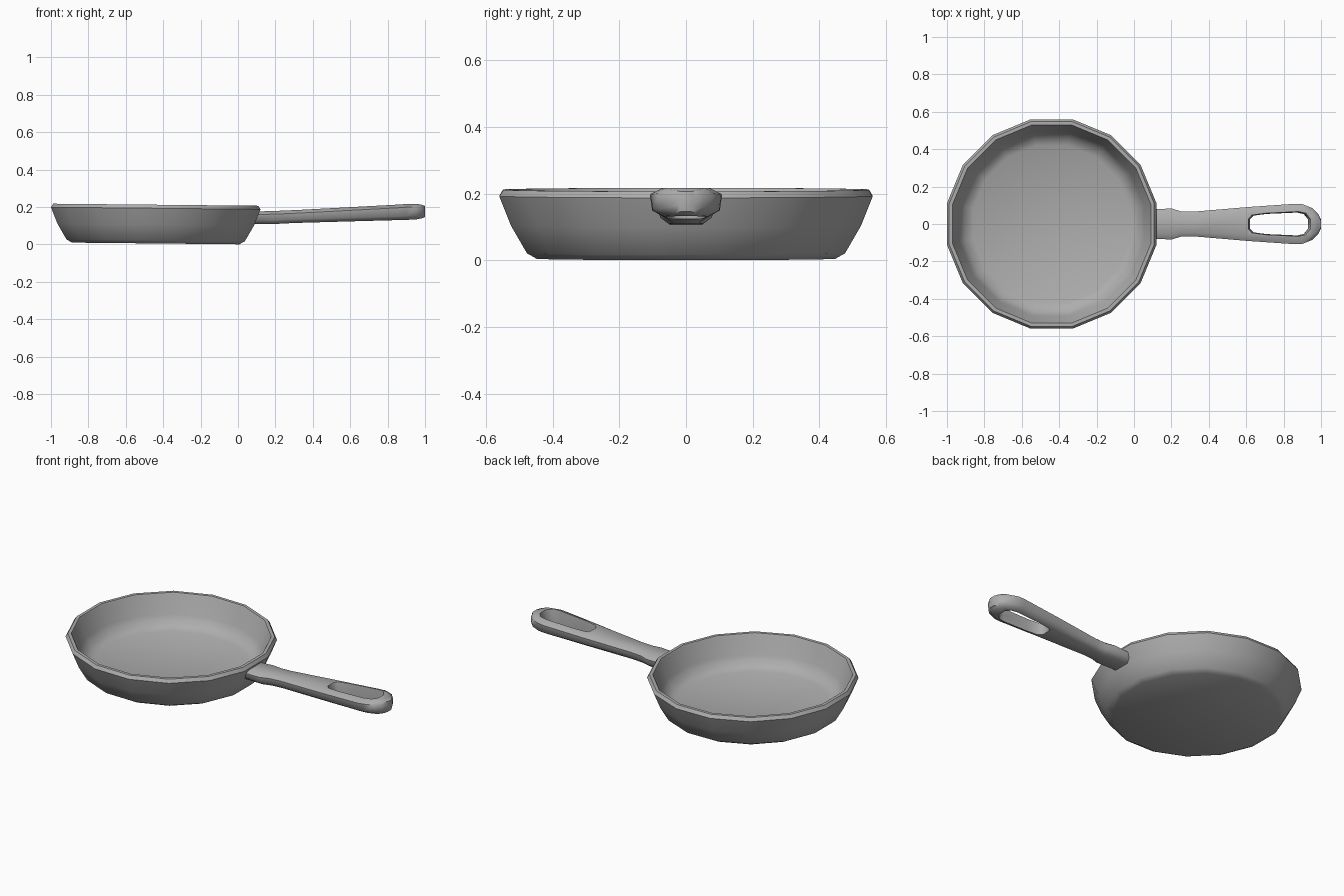
import bpy, bmesh
from math import sin, cos, pi, radians

if "Cube" in bpy.data.objects:
    bpy.data.objects.remove(bpy.data.objects["Cube"])

# Dark cast-iron grey
iron = bpy.data.materials.new("dark_iron")
iron.diffuse_color = (0.42, 0.42, 0.42, 1)
iron.use_nodes = True
iron.node_tree.nodes["Principled BSDF"].inputs["Base Color"].default_value = iron.diffuse_color


def loft(name, rings):
    """Bridge equal-length rings of points and cap both ends."""
    bm = bmesh.new()
    loops = [[bm.verts.new(p) for p in ring] for ring in rings]
    n = len(loops[0])
    for a, b in zip(loops, loops[1:]):
        for i in range(n):
            j = (i + 1) % n
            bm.faces.new((a[i], a[j], b[j], b[i]))
    bm.faces.new(loops[0][::-1])
    bm.faces.new(loops[-1])
    bmesh.ops.recalc_face_normals(bm, faces=bm.faces[:])
    mesh = bpy.data.meshes.new(name)
    bm.to_mesh(mesh)
    bm.free()
    mesh.materials.append(iron)
    obj = bpy.data.objects.new(name, mesh)
    bpy.context.collection.objects.link(obj)
    return obj


def smooth(obj, angle):
    bpy.ops.object.select_all(action='DESELECT')
    obj.select_set(True)
    bpy.context.view_layer.objects.active = obj
    bpy.ops.object.shade_smooth_by_angle(angle=radians(angle))


# Pan bowl: 16-sided profile (flat radius, height), very slightly tilted
SIDES, CX = 16, -0.44
profile = [(0.447, 0.005), (0.477, 0.022), (0.525, 0.105), (0.56, 0.193),
           (0.548, 0.212), (0.53, 0.212), (0.524, 0.2), (0.492, 0.1),
           (0.465, 0.055), (0.42, 0.034)]


def pan_ring(r, z):
    ring = []
    for i in range(SIDES):
        a = (i + 0.5) * 2 * pi / SIDES
        x = r / cos(pi / SIDES) * cos(a)
        y = r / cos(pi / SIDES) * sin(a)
        ring.append((CX + x, y, z - 0.01 * x))
    return ring


pan = loft("pan_bowl", [pan_ring(r, z) for r, z in profile])
smooth(pan, 48)

# Handle: chamfered sections (x, half width, bottom, top, x slant)
stations = [(0.07, 0.078, 0.108, 0.176, 0.5), (0.2, 0.083, 0.109, 0.179, 0),
            (0.25, 0.068, 0.112, 0.181, 0), (0.32, 0.066, 0.115, 0.184, 0),
            (0.6, 0.09, 0.123, 0.199, 0), (0.86, 0.108, 0.13, 0.213, 0),
            (0.9, 0.106, 0.131, 0.216, 0), (0.955, 0.084, 0.134, 0.217, 0),
            (0.985, 0.053, 0.14, 0.211, 0), (1.0, 0.025, 0.146, 0.206, 0)]


def handle_ring(x, w, lo, hi, slant):
    half = [(w * 0.68, hi), (w, hi - 0.017), (w * 0.94, lo + 0.02), (w * 0.62, lo)]
    pts = half + [(-y, z) for y, z in reversed(half)]
    return [(x + slant * (z - lo), y, z) for y, z in pts]


handle = loft("handle", [handle_ring(*s) for s in stations])

# Hanging slot cut through the handle, slightly wider at the top
slot_half = [(0.605, 0.028), (0.625, 0.049), (0.70, 0.059),
             (0.88, 0.067), (0.92, 0.058), (0.945, 0.026)]
slot = slot_half + [(x, -y) for x, y in reversed(slot_half)]


def slot_ring(s, z):
    return [(0.78 + (x - 0.78) * s, y * s, z) for x, y in slot]


cutter = loft("slot_cutter", [slot_ring(0.9, 0.05), slot_ring(0.92, 0.17),
                              slot_ring(1.06, 0.26)])
cutter.hide_render = True
cut = handle.modifiers.new("slot", 'BOOLEAN')
cut.operation, cut.solver, cut.object = 'DIFFERENCE', 'EXACT', cutter
bpy.context.view_layer.objects.active = handle
bpy.ops.object.modifier_apply(modifier=cut.name)
bpy.data.objects.remove(cutter)
smooth(handle, 50)
